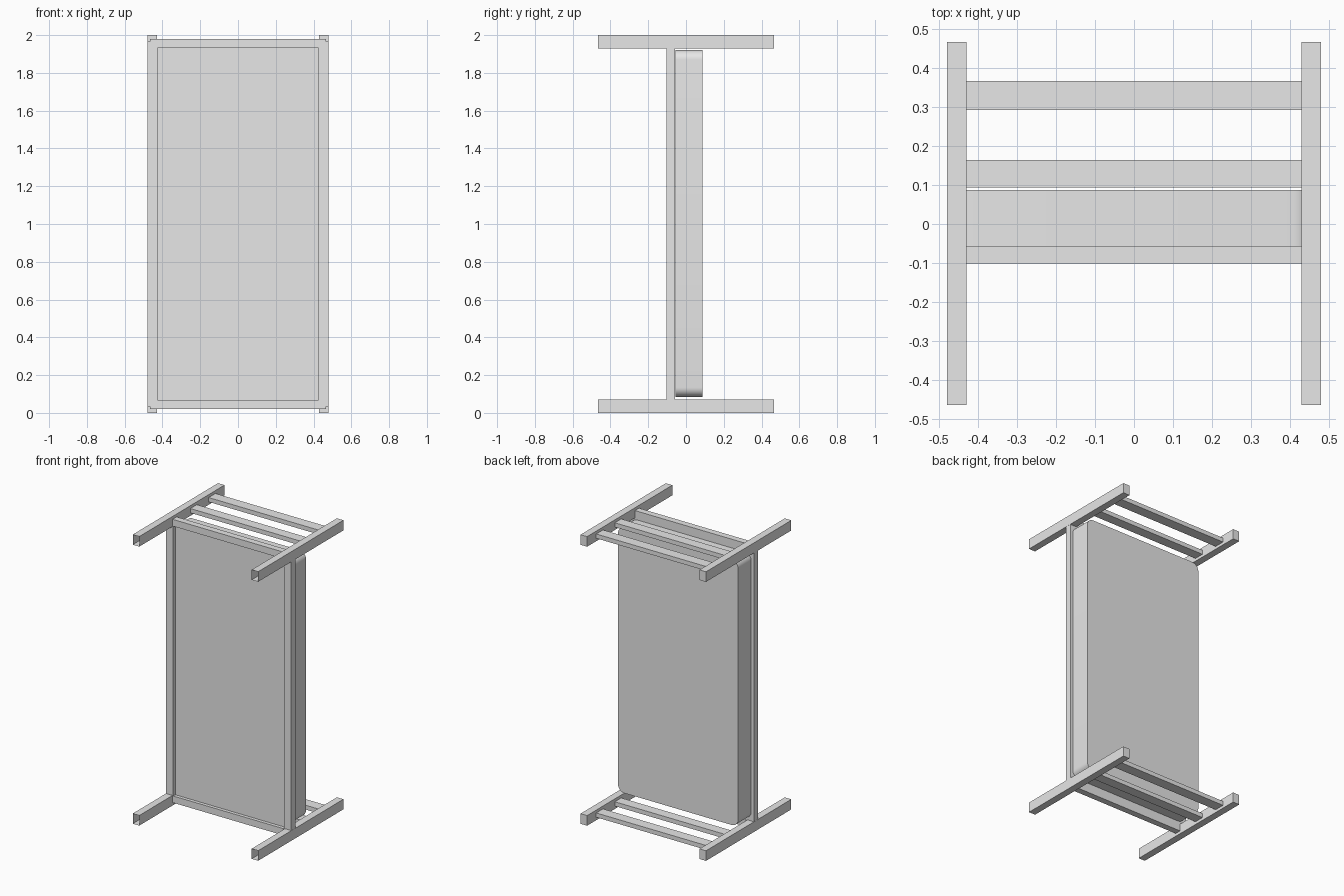
import bpy, bmesh

cube = bpy.data.objects.get("Cube")
if cube:
    bpy.data.objects.remove(cube, do_unlink=True)

GREY = (0.8, 0.8, 0.8, 1.0)
grey = bpy.data.materials.new("plain_grey")
grey.use_nodes = True
grey.diffuse_color = GREY
grey.node_tree.nodes["Principled BSDF"].inputs["Base Color"].default_value = GREY


def box(name, x, y, z, open_front=False, corner=0.0):
    """Box from (min, max) ranges; can drop the -y face or round the edges along y."""
    bm = bmesh.new()
    bmesh.ops.create_cube(bm, size=1)
    for v in bm.verts:
        v.co = [r[0] + (c + 0.5) * (r[1] - r[0]) for c, r in zip(v.co, (x, y, z))]
    bm.normal_update()
    if open_front:
        ends = [f for f in bm.faces if f.normal.y < -0.9]
        bmesh.ops.delete(bm, geom=ends, context='FACES_ONLY')
    if corner:
        edges = [e for e in bm.edges
                 if abs(e.verts[0].co.y - e.verts[1].co.y) > 0.01]
        bmesh.ops.bevel(bm, geom=edges, offset=corner, segments=8,
                        profile=0.5, affect='EDGES')
    mesh = bpy.data.meshes.new(name)
    bm.to_mesh(mesh)
    bm.free()
    mesh.materials.append(grey)
    obj = bpy.data.objects.new(name, mesh)
    bpy.context.collection.objects.link(obj)
    return obj


def span(sign, a, b):
    return tuple(sorted((sign * a, sign * b)))


def z_span(sign, a, b):
    """Range measured inward from the lower (-1) or upper (+1) end."""
    return (a, b) if sign < 0 else (2 - b, 2 - a)


SIDES = ((-1, "right"), (1, "left"))
ENDS = ((-1, "lower"), (1, "upper"))

# Four hollow posts, open at the feet
for sx, side in SIDES:
    for sz, end in ENDS:
        box(f"{end}_{side}_post", span(sx, 0.43, 0.48), (-0.465, 0.467),
            z_span(sz, 0.0, 0.07), open_front=True)

# Bed frame: side rails and end rails running into the posts
for sx, side in SIDES:
    box(f"{side}_side_rail", span(sx, 0.425, 0.479), (-0.102, -0.058), (0.035, 1.965))
for sz, end in ENDS:
    box(f"{end}_end_rail", (-0.465, 0.465), (-0.101, -0.057), z_span(sz, 0.02, 0.067))

# Base panel recessed in the frame
box("base_panel", (-0.43, 0.43), (-0.078, -0.059), (0.06, 1.94))

# Mattress with rounded corners
mattress = box("mattress", (-0.46, 0.46), (-0.056, 0.087), (0.085, 1.92), corner=0.05)
bpy.context.view_layer.objects.active = mattress
mattress.select_set(True)
bpy.ops.object.shade_smooth_by_angle()

# Two cross slats at each end
for sz, end in ENDS:
    for name, y in (("low", (0.094, 0.164)), ("high", (0.293, 0.367))):
        box(f"{end}_{name}_slat", (-0.43, 0.43), y, z_span(sz, 0.02, 0.05))
